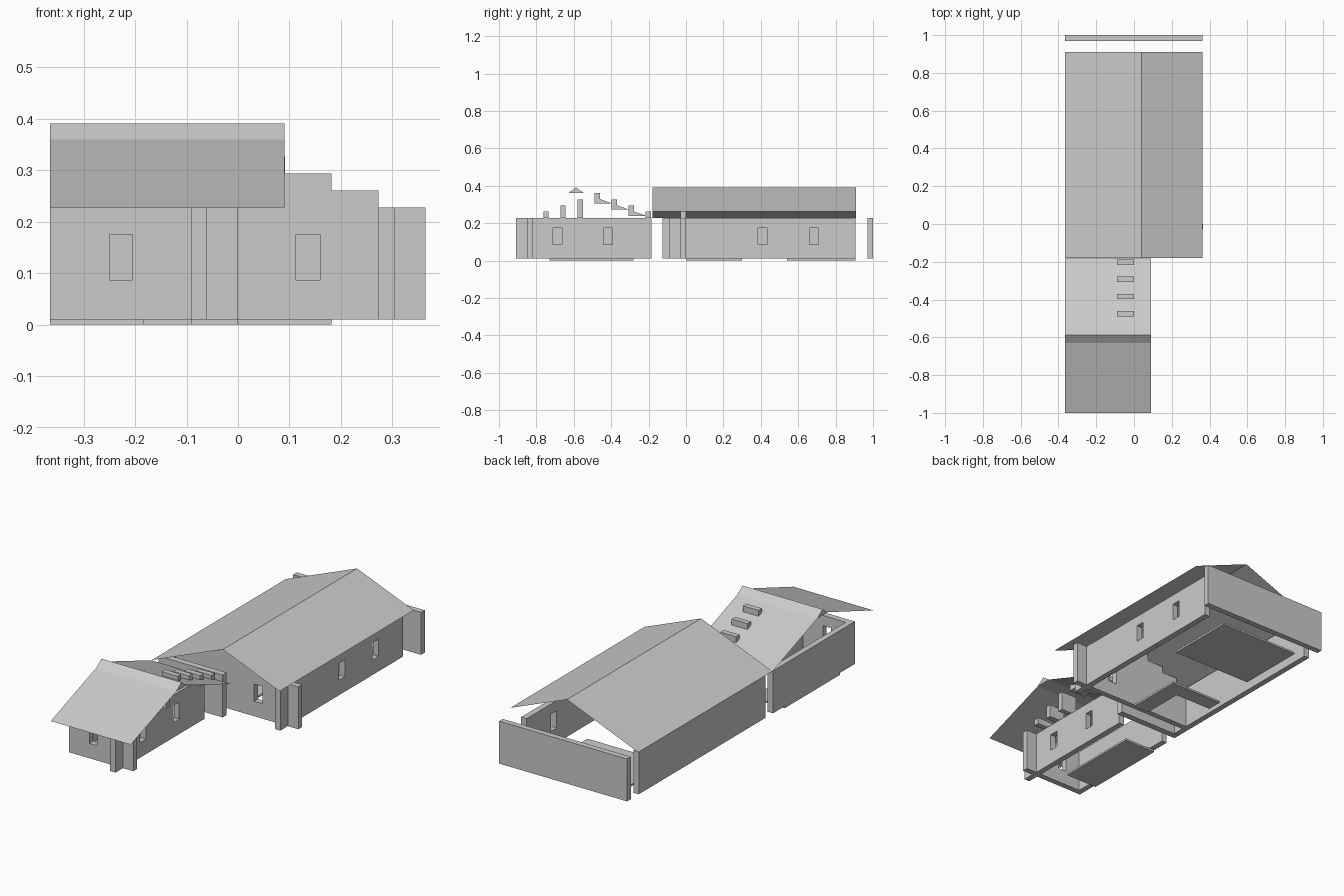
import bpy, bmesh

cube = bpy.data.objects.get("Cube")
if cube:
    bpy.data.objects.remove(cube, do_unlink=True)

grey = bpy.data.materials.new("plain_grey")
grey.use_nodes = True
grey.diffuse_color = (0.6, 0.6, 0.6, 1)
grey.node_tree.nodes["Principled BSDF"].inputs["Base Color"].default_value = (0.6, 0.6, 0.6, 1)

BASE, TOP, STEP = 0.01, 0.228, 0.033


def finish(name, bm, closed=True):
    if closed:
        bmesh.ops.recalc_face_normals(bm, faces=bm.faces)
    mesh = bpy.data.meshes.new(name)
    bm.to_mesh(mesh)
    bm.free()
    mesh.materials.append(grey)
    obj = bpy.data.objects.new(name, mesh)
    bpy.context.collection.objects.link(obj)
    return obj


def prism(name, profile, axis, start, end):
    """Extrude a (horizontal, z) profile along x or y."""
    bm = bmesh.new()
    place = (lambda a, z: (start, a, z)) if axis == "x" else (lambda a, z: (a, start, z))
    face = bm.faces.new([bm.verts.new(place(a, z)) for a, z in profile])
    moved = bmesh.ops.extrude_face_region(bm, geom=[face])["geom"]
    shift = (end - start, 0, 0) if axis == "x" else (0, end - start, 0)
    bmesh.ops.translate(bm, vec=shift, verts=[v for v in moved if isinstance(v, bmesh.types.BMVert)])
    return finish(name, bm)


def box(name, x, y, z=(BASE, TOP)):
    return prism(name, [(y[0], z[0]), (y[1], z[0]), (y[1], z[1]), (y[0], z[1])], "x", *x)


def sheet(name, corners):
    bm = bmesh.new()
    face = bm.faces.new([bm.verts.new(c) for c in corners])
    face.normal_update()
    if face.normal.z < 0:
        face.normal_flip()
    return finish(name, bm, closed=False)


def cut_window(wall, x, y):
    cutter = box("window_cutter", x, y, (0.087, 0.175))
    cutter.hide_render = True
    mod = wall.modifiers.new("window", "BOOLEAN")
    mod.operation, mod.solver, mod.object = "DIFFERENCE", "EXACT", cutter
    bpy.context.view_layer.objects.active = wall
    bpy.ops.object.modifier_apply(modifier=mod.name)
    bpy.data.objects.remove(cutter, do_unlink=True)


# Small front house: walls cross at the corners
small_left = box("small_left_wall", (-0.09, -0.06), (-0.91, -0.185))
for y in (-0.71, -0.44):
    cut_window(small_left, (-0.2, 0.05), (y, y + 0.048))
box("small_right_wall", (-0.365, -0.335), (-0.82, -0.185))
small_front = box("small_front_wall", (-0.365, 0.0), (-0.85, -0.82))
cut_window(small_front, (-0.25, -0.205), (-1, -0.7))
box("small_back_wall", (-0.365, 0.0), (-0.125, -0.092))

# Large house: side walls, stepped gable and detached back wall
large_left = box("large_left_wall", (0.273, 0.304), (-0.09, 0.905))
for y in (0.385, 0.66):
    cut_window(large_left, (0.2, 0.4), (y, y + 0.048))
box("large_right_wall", (-0.365, -0.335), (-0.09, 0.905))
steps = []
for i in range(4):
    half = 0.364 - 0.091 * i
    steps += [(half, TOP + STEP * (i - 1) if i else BASE), (half, TOP + STEP * i)]
outline = steps + [(-x, z) for x, z in reversed(steps)]
gable = prism("large_front_gable", outline, "y", -0.03, 0.0)
cut_window(gable, (0.113, 0.16), (-0.2, 0.2))
box("large_back_wall", (-0.365, 0.362), (0.97, 1.0))

# Floor panels
box("small_floor_panel", (-0.365, -0.183), (-0.73, -0.28), (0, BASE))
box("large_floor_panel", (-0.274, 0.182), (0.54, 0.905), (0, BASE))
box("corner_floor_panel_side", (-0.09, 0.0), (0.0, 0.30), (0, BASE))
box("corner_floor_panel_back", (-0.30, -0.09), (0.22, 0.30), (0, BASE))

# Large roof
for name, eave, z in (("large_roof_right", -0.365, TOP), ("large_roof_left", 0.362, 0.262)):
    sheet(name, [(eave, -0.18, z), (0.04, -0.18, 0.391), (0.04, 0.91, 0.391), (eave, 0.91, z)])

# Small roof with its ridge cap
for name, eave, top in (("small_roof_front", -1.0, -0.63), ("small_roof_back", -0.183, -0.545)):
    sheet(name, [(-0.365, eave, TOP), (0.09, eave, TOP), (0.09, top, 0.36), (-0.365, top, 0.36)])
prism("small_ridge_cap", [(-0.63, 0.36), (-0.545, 0.36), (-0.588, 0.391)], "x", -0.365, 0.09)


def roof_z(y):
    return 0.36 - (y + 0.545) * 0.365


# Stepped roof supports, with wedges under the rear slope
for i in range(-3, 4):
    y = -0.475 + 0.091 * i
    top = 0.36 - STEP * abs(i)
    bottom = TOP if i < 0 else max(TOP, top - 0.055)
    box("roof_support", (-0.09, 0.0), (y - 0.014, y + 0.014), (bottom, top))
    if 0 <= i < 3:
        a = y + 0.014
        b = a + (roof_z(a) - bottom) / 0.365
        prism("roof_wedge", [(a, bottom), (b, bottom), (a, roof_z(a))], "x", -0.09, 0.0)
